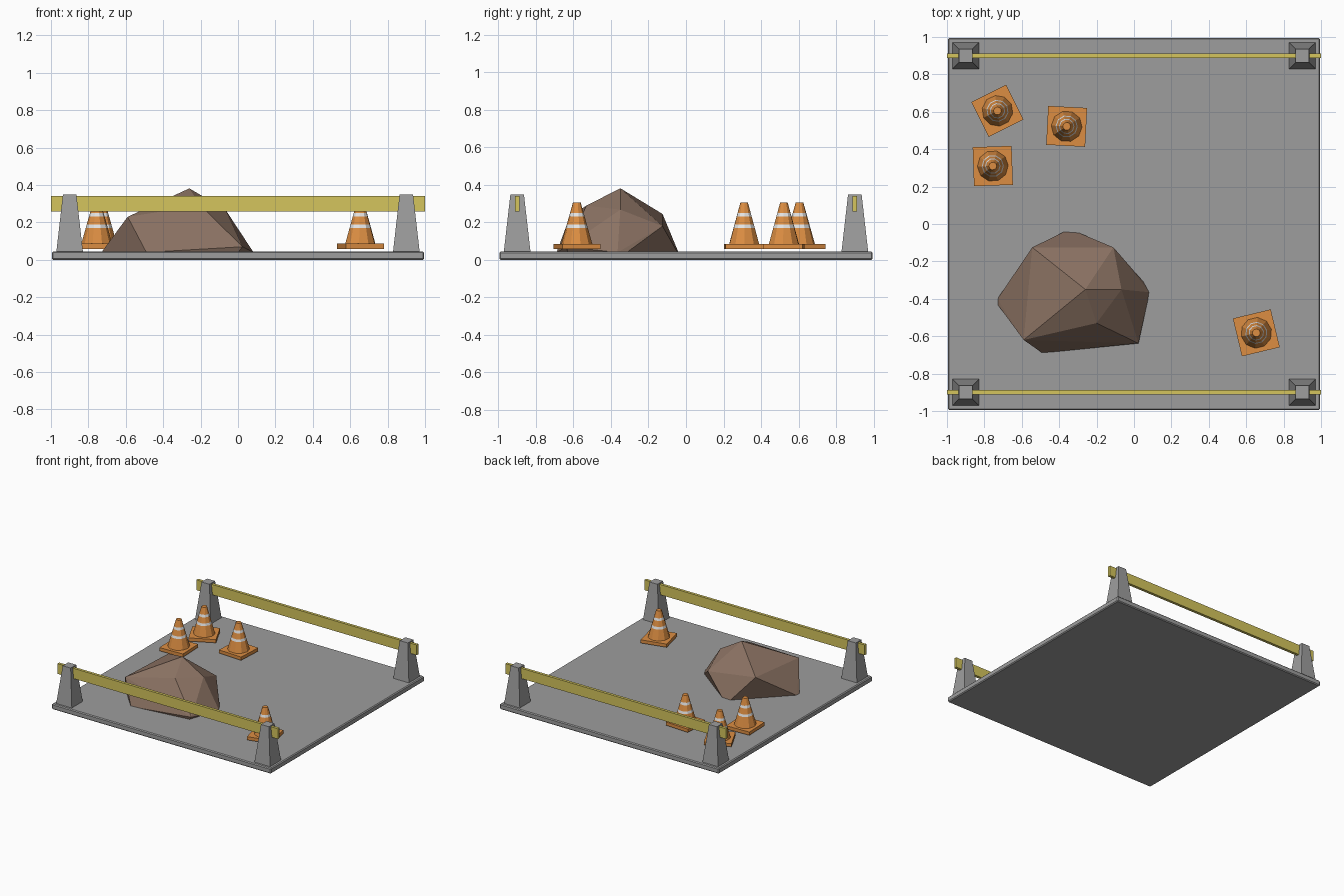
import bpy, bmesh, math
from mathutils import Matrix

if "Cube" in bpy.data.objects:
    bpy.data.objects.remove(bpy.data.objects["Cube"])


def material(name, rgb):
    m = bpy.data.materials.new(name)
    m.diffuse_color = (*rgb, 1)
    m.use_nodes = True
    m.node_tree.nodes["Principled BSDF"].inputs["Base Color"].default_value = m.diffuse_color
    return m


GREY = material("concrete grey", (0.34, 0.34, 0.34))
YELLOW = material("rail yellow", (0.66, 0.56, 0.11))
ORANGE = material("cone orange", (0.72, 0.27, 0.055))
WHITE = material("band white", (0.8, 0.8, 0.8))
BROWN = material("rock brown", (0.26, 0.17, 0.125))


def finish(bm, name, mats, bevel=0):
    bmesh.ops.recalc_face_normals(bm, faces=bm.faces[:])
    me = bpy.data.meshes.new(name)
    bm.to_mesh(me)
    bm.free()
    for m in mats:
        me.materials.append(m)
    ob = bpy.data.objects.new(name, me)
    bpy.context.collection.objects.link(ob)
    if bevel:
        mod = ob.modifiers.new("bevel", 'BEVEL')
        mod.width, mod.segments = bevel, 1
    return ob


def box(name, centre, size, mat, bevel=0):
    bm = bmesh.new()
    bmesh.ops.create_cube(bm, size=1, matrix=Matrix.Translation(centre) @ Matrix.Diagonal((*size, 1)))
    return finish(bm, name, [mat], bevel)


def stack(name, rings, sides, mats, bands=(), turn=0.0, at=(0, 0)):
    """Stacked polygon rings (radius, z); the listed band segments take the second material."""
    bm = bmesh.new()
    loops = []
    for r, z in rings:
        loops.append([bm.verts.new((at[0] + r * math.cos(turn + 2 * math.pi * i / sides),
                                    at[1] + r * math.sin(turn + 2 * math.pi * i / sides), z))
                      for i in range(sides)])
    for k in range(len(loops) - 1):
        for i in range(sides):
            j = (i + 1) % sides
            f = bm.faces.new((loops[k][i], loops[k][j], loops[k + 1][j], loops[k + 1][i]))
            f.material_index = 1 if k in bands else 0
    bm.faces.new(loops[0])
    bm.faces.new(loops[-1])
    return finish(bm, name, mats)


# ground slab
box("slab", (0, 0, 0.0225), (1.99, 1.99, 0.045), GREY, 0.007)

# tapered corner posts and rails
R2 = math.sqrt(2)
for sy in (-1, 1):
    for sx in (-1, 1):
        stack("post", [(0.071 * R2, 0.044), (0.036 * R2, 0.35)], 4, [GREY],
              turn=math.pi / 4, at=(sx * 0.9, sy * 0.9))
    box("rail", (0, sy * 0.9, 0.299), (2.0, 0.023, 0.084), YELLOW)

# traffic cones: square foot and banded body
def body_radius(z):
    return 0.083 + (0.021 - 0.083) * (z - 0.085) / (0.305 - 0.085)


LEVELS = (0.085, 0.169, 0.188, 0.232, 0.251, 0.305)
for x, y, deg in ((-0.73, 0.605, 26.5), (-0.36, 0.522, -3), (-0.755, 0.31, 2), (0.654, -0.582, 13.5)):
    a = math.radians(deg)
    stack("cone_foot", [(0.104 * R2, 0.059), (0.104 * R2, 0.086)], 4, [ORANGE],
          turn=a + math.pi / 4, at=(x, y))
    stack("cone_body", [(body_radius(z), z) for z in LEVELS], 10, [ORANGE, WHITE],
          bands=(1, 3), turn=a, at=(x, y))

# faceted rock: hull of its corner points
G = 0.04
points = [(-0.26, -0.35, 0.382), (-0.59, -0.62, 0.23), (-0.544, -0.125, 0.245),
          (-0.11, -0.125, 0.18), (-0.067, -0.35, 0.268), (-0.20, -0.53, 0.29),
          (0.024, -0.638, 0.07), (0.0, -0.63, G), (-0.49, -0.69, G),
          (-0.73, -0.43, G), (-0.73, -0.40, G), (-0.37, -0.04, G), (-0.30, -0.045, G),
          (0.056, -0.316, G), (0.083, -0.365, G)]
bm = bmesh.new()
for p in points:
    bm.verts.new(p)
bmesh.ops.convex_hull(bm, input=bm.verts[:])
finish(bm, "rock", [BROWN])
